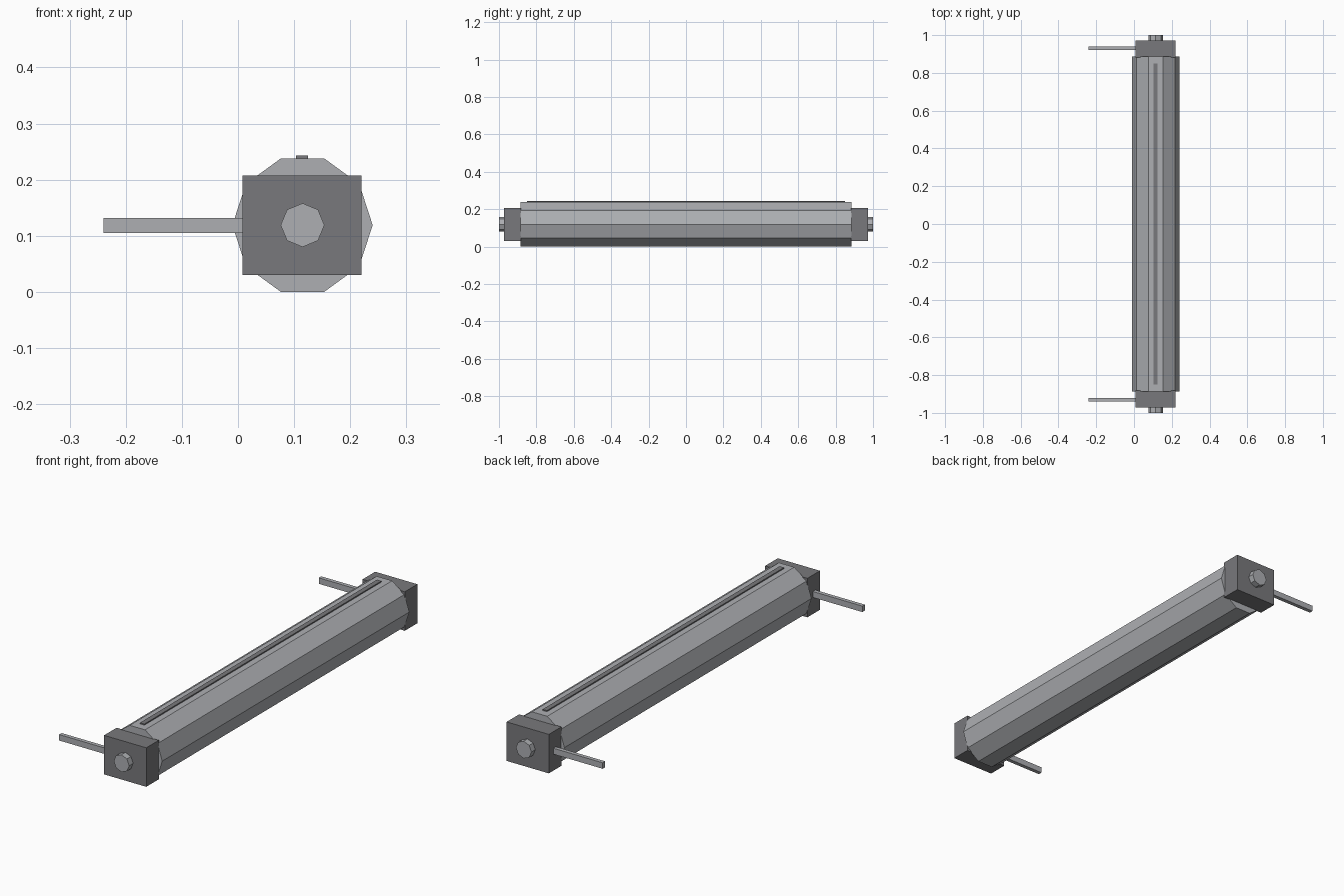
import bpy
import math

if "Cube" in bpy.data.objects:
    bpy.data.objects.remove(bpy.data.objects["Cube"])

CX, CZ = 0.115, 0.119   # axis of the tube


def material(name, rgb):
    m = bpy.data.materials.new(name)
    m.use_nodes = True
    m.diffuse_color = (*rgb, 1)
    m.node_tree.nodes["Principled BSDF"].inputs["Base Color"].default_value = (*rgb, 1)
    return m


light = material("light_steel", (0.42, 0.43, 0.45))
dark = material("dark_steel", (0.19, 0.19, 0.20))


def finish(name, mat):
    ob = bpy.context.object
    ob.name = ob.data.name = name
    ob.data.materials.append(mat)
    bpy.ops.object.transform_apply(location=False, rotation=True, scale=True)
    return ob


def box(name, lo, hi, mat):
    bpy.ops.mesh.primitive_cube_add(size=1, location=[(a + b) / 2 for a, b in zip(lo, hi)])
    bpy.context.object.scale = [b - a for a, b in zip(lo, hi)]
    return finish(name, mat)


def prism(name, sides, radius, y0, y1, mat):
    # Prism along y with a corner pointing to +x
    bpy.ops.mesh.primitive_cylinder_add(
        vertices=sides, radius=radius, depth=y1 - y0, location=(CX, (y0 + y1) / 2, CZ))
    ob = bpy.context.object
    for v in ob.data.vertices:
        v.co.x, v.co.y, v.co.z = v.co.y, v.co.z, v.co.x
    return finish(name, mat)


# Ten-sided tube and the raised strip along its top
prism("tube", 10, 0.125, -0.886, 0.886, light)
box("top_strip", (0.103, -0.85, 0.23), (0.125, 0.85, 0.243), dark)

# End block, bolt and side arm at both ends
for side, s in (("front", -1), ("back", 1)):
    def span(a, b):
        return sorted((s * a, s * b))
    y0, y1 = span(0.882, 0.972)
    box(side + "_block", (0.008, y0, 0.03), (0.22, y1, 0.207), dark)
    y0, y1 = span(0.96, 1.0)
    prism(side + "_bolt", 8, 0.039, y0, y1, light)
    y0, y1 = span(0.922, 0.94)
    box(side + "_arm", (-0.24, y0, 0.105), (0.02, y1, 0.132), light)
